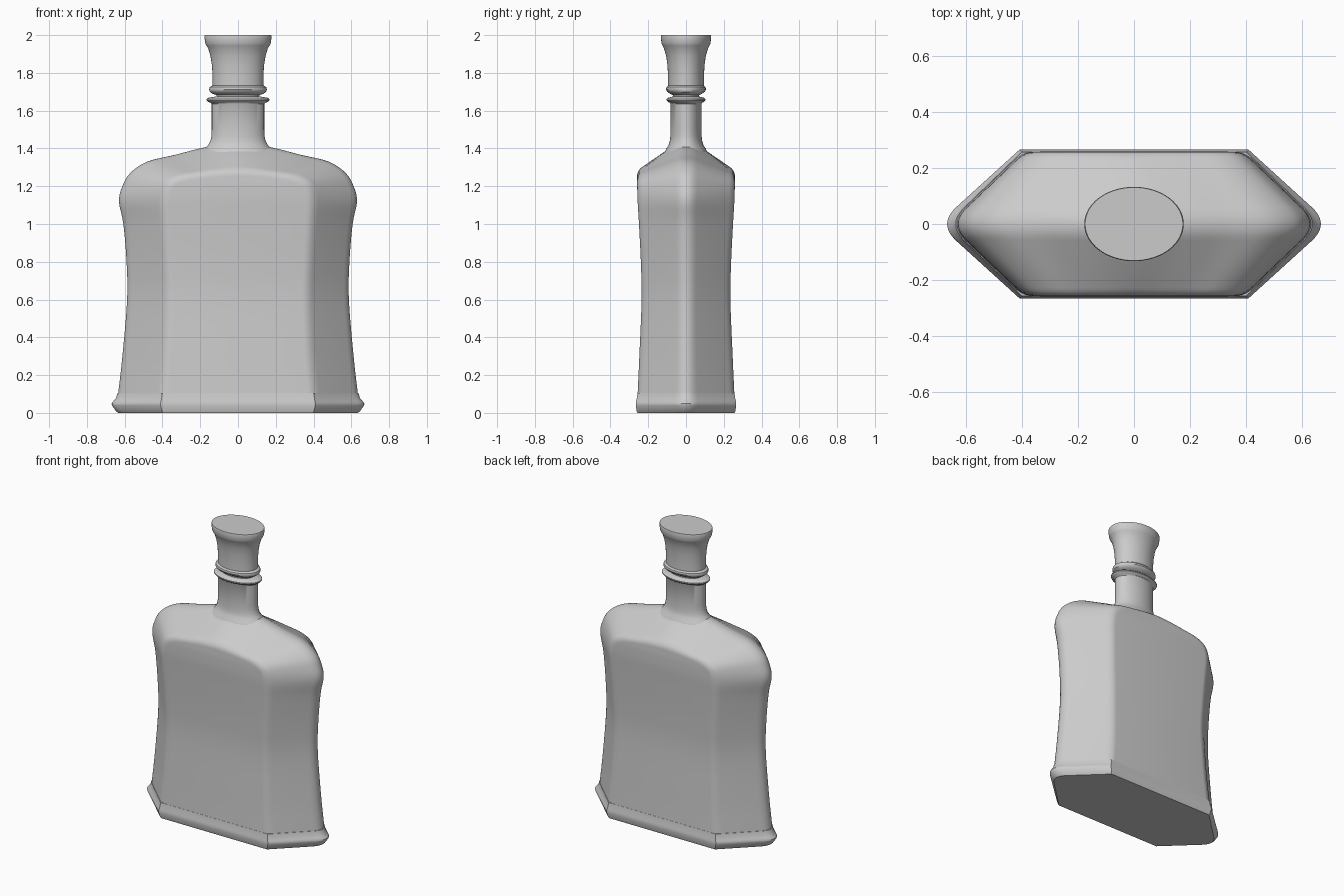
import bpy, bmesh, math
from mathutils import Vector

if "Cube" in bpy.data.objects:
    bpy.data.objects.remove(bpy.data.objects["Cube"])


def loft(name, rings, cap_top=True, angle=35):
    """Skin a stack of equal-length closed rings."""
    bm = bmesh.new()
    vs = [[bm.verts.new(p) for p in r] for r in rings]
    n = len(vs[0])
    for a, b in zip(vs, vs[1:]):
        for i in range(n):
            j = (i + 1) % n
            bm.faces.new((a[i], a[j], b[j], b[i]))
    bm.faces.new(vs[0][::-1])
    if cap_top:
        bm.faces.new(vs[-1])
    bmesh.ops.remove_doubles(bm, verts=bm.verts, dist=1e-5)
    bmesh.ops.recalc_face_normals(bm, faces=bm.faces)
    me = bpy.data.meshes.new(name)
    bm.to_mesh(me)
    bm.free()
    ob = bpy.data.objects.new(name, me)
    bpy.context.collection.objects.link(ob)
    bpy.ops.object.select_all(action='DESELECT')
    ob.select_set(True)
    bpy.context.view_layer.objects.active = ob
    bpy.ops.object.shade_smooth_by_angle(angle=math.radians(angle))
    return ob


def bezier(a, b, c, n):
    return [a * (1 - t) ** 2 + b * 2 * t * (1 - t) + c * t * t
            for t in (k / n for k in range(n + 1))]


def flip(p, axis):
    q = p.copy()
    q[axis] = -q[axis]
    return q


def smooth(keys, n):
    """Catmull-Rom through the key rows."""
    ks = [Vector(k) for k in keys]
    last = ks[-2].copy()
    last[0], last[2] = -last[0], -last[2]
    ks = [2 * ks[0] - ks[1]] + ks + [last]
    out = []
    for a, b, c, d in zip(ks, ks[1:], ks[2:], ks[3:]):
        for k in range(n):
            t = k / n
            out.append(0.5 * (2 * b + (c - a) * t + (2 * a - 5 * b + 4 * c - d) * t * t
                              + (3 * b - a - 3 * c + d) * t ** 3))
    return out + [ks[-2]]


def both_sides(half):
    return half + [flip(p, 0) for p in reversed(half)]


# Body: ridge outline (x, z), flat panel outline (x, z), panel depth y
keys = [(.637, .08, .402, .08, .257), (.612, .3, .382, .3, .247), (.587, .6, .37, .6, .235),
        (.590, .8, .377, .8, .239), (.607, 1.0, .388, 1.0, .249), (.630, 1.12, .393, 1.12, .256),
        (.612, 1.2, .380, 1.195, .258), (.57, 1.27, .345, 1.235, .259), (.48, 1.33, .28, 1.258, .259),
        (.33, 1.367, .19, 1.27, .259), (.18, 1.405, .1, 1.28, .259), (0, 1.44, 0, 1.284, .259)]
rings = []
for sx, sz, fx, fz, y in smooth(keys, 5):
    edge = Vector((fx, -y, fz))
    apex = edge + (Vector((sx, 0, sz)) - edge) / .885
    apex.y = 0
    inset = edge - Vector((.03 * min(1, fx / .3), 0, .03 * max(0, (fz - 1.1) / .18)))
    shoulder = edge.lerp(apex, .12)
    tip = edge.lerp(apex, .77)
    front = bezier(inset, edge, shoulder, 5)
    ridge = bezier(tip, apex, flip(tip, 1), 10)
    rings.append(both_sides(front + ridge + [flip(p, 1) for p in reversed(front)]))
loft("bottle_body", rings, cap_top=False)

# Base flange: tip x, corner x, corner y, z
rings = []
for tx, cx, y, z in [(.635, .398, .257, 0), (.645, .402, .261, .008), (.668, .41, .266, .04),
                     (.669, .41, .266, .05), (.660, .408, .264, .062), (.645, .404, .26, .08),
                     (.638, .402, .257, .105)]:
    corner = Vector((cx, -y, z))
    apex = corner + (Vector((tx, 0, z)) - corner) / .885
    apex.y = 0
    tip = corner.lerp(apex, .77)
    rings.append(both_sides([corner] + bezier(tip, apex, flip(tip, 1), 10) + [flip(corner, 1)]))
loft("base_flange", rings)


# Neck and stopper: oval turned profiles of (x radius, y radius, z)
def oval(name, profile, n=64):
    loft(name, [[Vector((rx * math.cos(2 * math.pi * k / n), ry * math.sin(2 * math.pi * k / n), z))
                 for k in range(n)] for rx, ry, z in profile])


oval("neck", [(.195, .115, 1.375), (.172, .103, 1.402), (.157, .092, 1.418), (.146, .086, 1.44),
              (.141, .083, 1.465), (.139, .082, 1.50), (.139, .082, 1.635), (.146, .086, 1.642),
              (.158, .095, 1.646), (.166, .103, 1.655), (.166, .103, 1.662), (.158, .096, 1.668),
              (.115, .07, 1.675)])
oval("stopper", [(.11, .068, 1.66), (.113, .07, 1.682), (.135, .085, 1.69), (.149, .10, 1.70),
                 (.153, .106, 1.712), (.15, .104, 1.724), (.143, .098, 1.729), (.134, .095, 1.733),
                 (.134, .095, 1.78), (.138, .098, 1.84), (.146, .105, 1.89), (.158, .117, 1.93),
                 (.168, .125, 1.945), (.173, .13, 1.956), (.178, .133, 1.992), (.175, .131, 2.0)])
